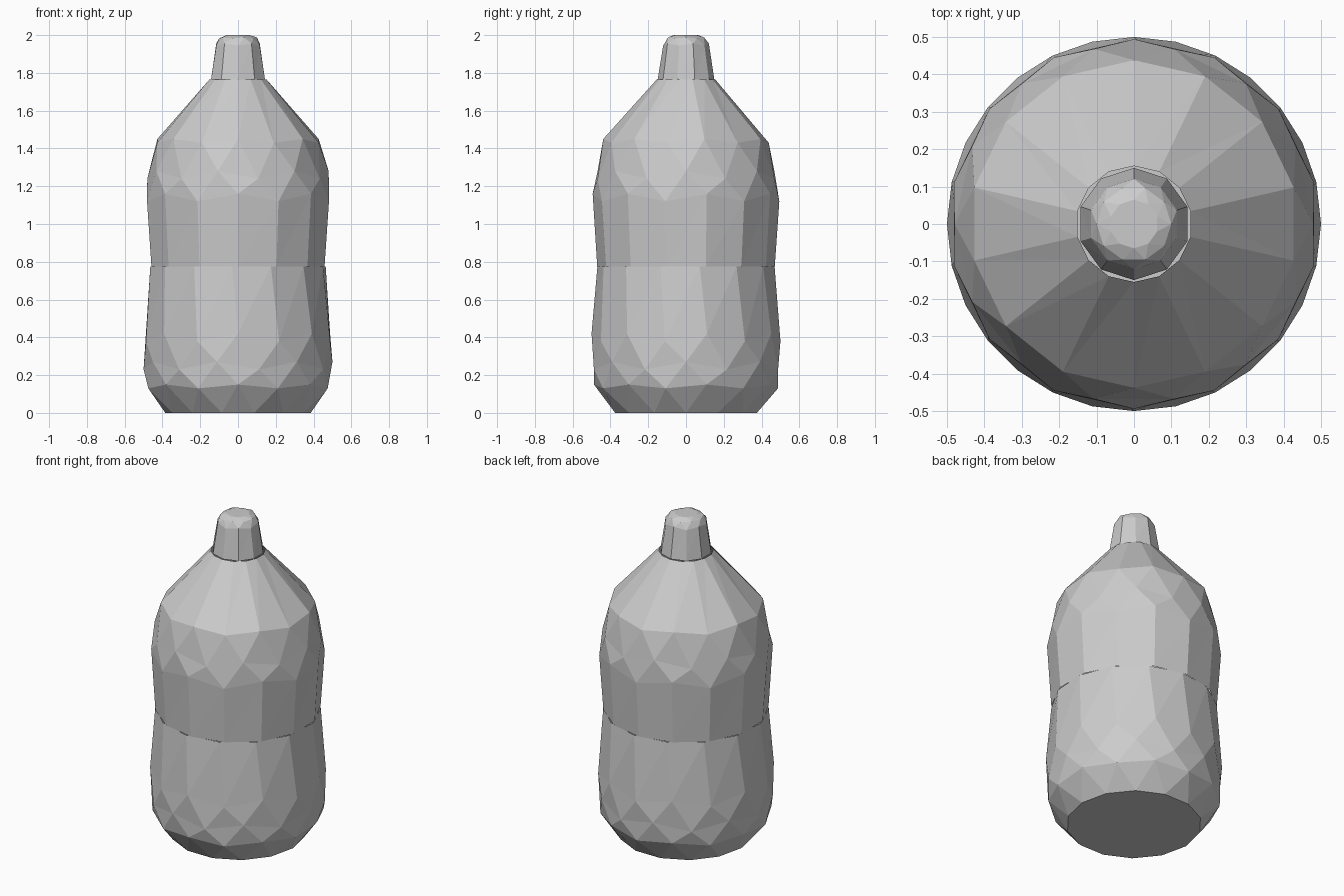
import bpy, bmesh, math

cube = bpy.data.objects.get("Cube")
if cube:
    bpy.data.objects.remove(cube, do_unlink=True)

GREY = (0.6, 0.6, 0.6, 1.0)
grey = bpy.data.materials.new("plain grey")
grey.use_nodes = True
grey.diffuse_color = GREY
grey.node_tree.nodes["Principled BSDF"].inputs["Base Color"].default_value = GREY


def faceted_shell(name, sides, profile, cap_bottom=False, cap_top=False):
    """Stack rings of (radius, height, twist in steps, zigzag) and triangulate between them."""
    bm = bmesh.new()
    rings = []
    for radius, z, twist, zigzag in profile:
        ring = []
        for i in range(sides):
            a = math.tau * (i + twist) / sides
            dz = zigzag * (-1) ** i
            ring.append(bm.verts.new((radius * math.cos(a), radius * math.sin(a), z + dz)))
        rings.append(ring)
    for k, (low, high) in enumerate(zip(rings, rings[1:])):
        ahead = profile[k + 1][2] > profile[k][2]
        for i in range(sides):
            j = (i + 1) % sides
            if ahead:
                bm.faces.new((low[i], low[j], high[i]))
                bm.faces.new((low[j], high[j], high[i]))
            else:
                bm.faces.new((low[i], low[j], high[j]))
                bm.faces.new((low[i], high[j], high[i]))
    if cap_bottom:
        bm.faces.new(rings[0][::-1])
    if cap_top:
        bm.faces.new(rings[-1])
    mesh = bpy.data.meshes.new(name)
    bm.to_mesh(mesh)
    bm.free()
    mesh.materials.append(grey)
    obj = bpy.data.objects.new(name, mesh)
    bpy.context.collection.objects.link(obj)
    return obj


# Lower half: flat base, rounded foot, gentle waist
faceted_shell("lower_body", 14, [
    (0.385, 0.0, 0.0, 0.0),
    (0.487, 0.14, 0.5, 0.01),
    (0.5, 0.25, 0.0, 0.02),
    (0.5, 0.4, 0.5, 0.02),
    (0.47, 0.775, 0.35, 0.0),
], cap_bottom=True)

# Upper half: swells above the waist, then tapers to the neck
faceted_shell("upper_body", 14, [
    (0.47, 0.775, 0.5, 0.0),
    (0.494, 1.14, 0.5, 0.02),
    (0.48, 1.26, 0.0, 0.02),
    (0.438, 1.44, 0.5, 0.01),
    (0.155, 1.765, 0.5, 0.0),
])

# Small tapered cap with a bevelled top
faceted_shell("cap", 10, [
    (0.15, 1.765, 0.5, 0.0),
    (0.121, 1.95, 0.5, 0.006),
    (0.1, 1.985, 0.0, 0.003),
    (0.065, 2.0, 0.5, 0.0),
], cap_top=True)
